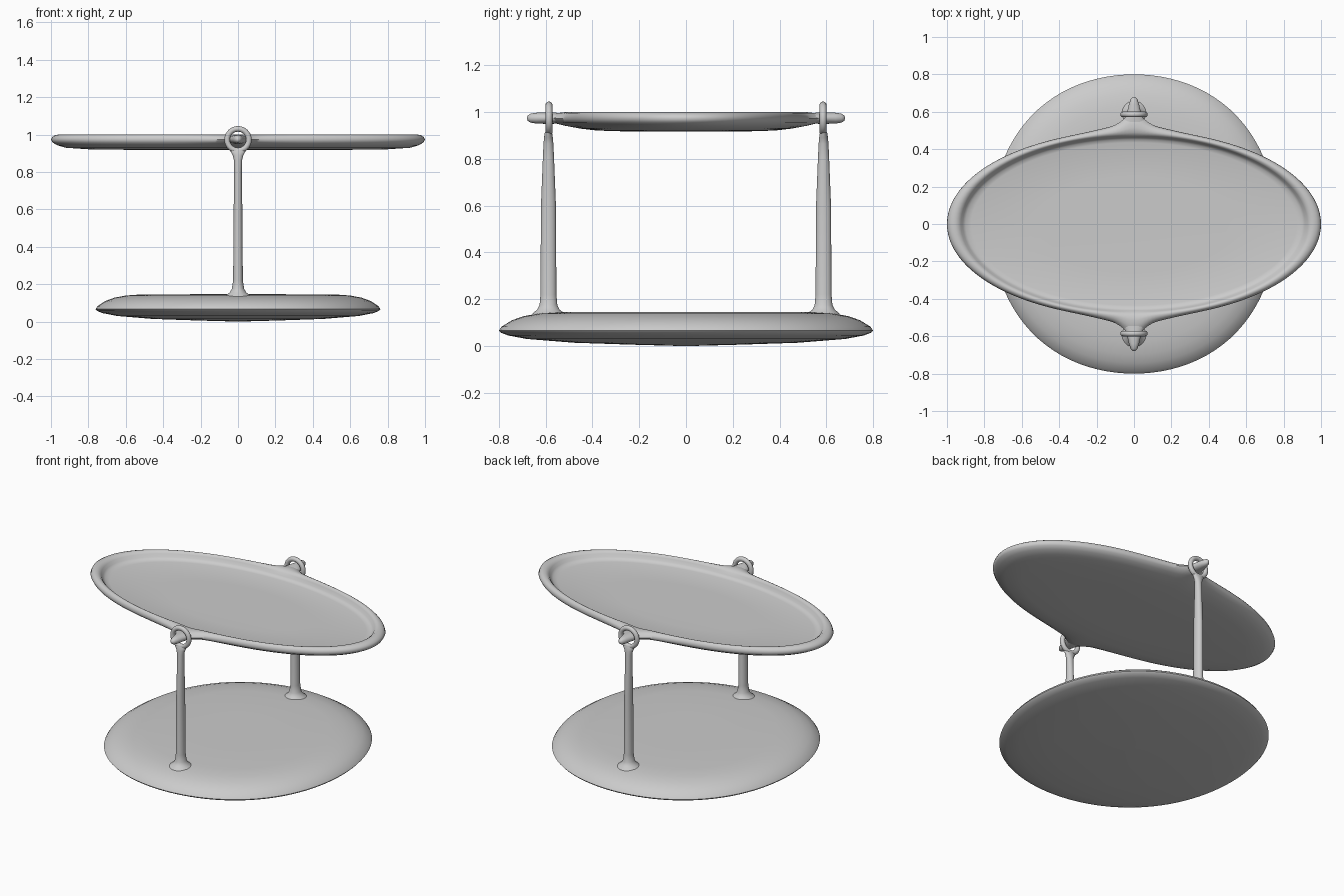
import bpy, bmesh
from math import sin, cos, pi, exp, radians


def loft(name, rings, angle=60):
    """Skin a list of closed point rings and cap both ends."""
    bm = bmesh.new()
    loops = [[bm.verts.new(p) for p in r] for r in rings]
    n = len(loops[0])
    for a, b in zip(loops, loops[1:]):
        for i in range(n):
            j = (i + 1) % n
            bm.faces.new((a[i], a[j], b[j], b[i]))
    bm.faces.new(loops[0][::-1])
    bm.faces.new(loops[-1])
    bmesh.ops.recalc_face_normals(bm, faces=bm.faces)
    me = bpy.data.meshes.new(name)
    bm.to_mesh(me)
    bm.free()
    ob = bpy.data.objects.new(name, me)
    bpy.context.collection.objects.link(ob)
    smooth(ob, angle)
    return ob


def smooth(ob, angle=60):
    bpy.ops.object.select_all(action='DESELECT')
    ob.select_set(True)
    bpy.context.view_layer.objects.active = ob
    bpy.ops.object.shade_smooth_by_angle(angle=radians(angle))


def base_ring(k, z, n=96):
    pts = []
    for i in range(n):
        t = 2 * pi * i / n
        f = k * (1 + 0.02 * sin(2 * t) ** 2)
        pts.append((0.762 * f * cos(t), 0.8 * f * sin(t), z))
    return pts


def tray_ring(a, b, z, flare, n=160):
    # samples crowd towards x = 0, where the rim swells into the pivots
    pts = []
    for i in range(n):
        u = 2 * pi * i / n
        t = u + 0.25 * sin(2 * u)
        x, y = a * cos(t), b * sin(t)
        d = 0.035 * exp(-(x / 0.2) ** 2) + 0.06 * exp(-(x / 0.065) ** 2)
        y += flare * d * sin(t)
        pts.append((x, y, z))
    return pts


# Pebble-like base
loft("base", [base_ring(k, z) for k, z in [
    (0.02, 0.0), (0.3, 0.006), (0.6, 0.014), (0.85, 0.03), (0.95, 0.045),
    (0.99, 0.057), (1, 0.066), (0.985, 0.083), (0.93, 0.11), (0.87, 0.127),
    (0.79, 0.139), (0.68, 0.145), (0.3, 0.146), (0.02, 0.146)]])

# Oval tray with a raised rim
loft("tray", [tray_ring(*r) for r in [
    (0.02, 0.01, 0.916, 0), (0.5, 0.25, 0.917, 0), (0.8, 0.38, 0.921, 0),
    (0.92, 0.44, 0.929, 0.1), (0.965, 0.472, 0.942, 0.5), (0.99, 0.493, 0.956, 0.85),
    (1, 0.5, 0.972, 1), (0.993, 0.496, 0.987, 0.85), (0.978, 0.49, 0.996, 0.6),
    (0.96, 0.483, 1.0, 0.35), (0.942, 0.476, 0.997, 0.15), (0.926, 0.47, 0.985, 0),
    (0.915, 0.463, 0.967, 0), (0.9, 0.452, 0.956, 0), (0.87, 0.435, 0.951, 0),
    (0.5, 0.25, 0.949, 0), (0.02, 0.01, 0.949, 0)]])

N = 32
CIRCLE = [(cos(2 * pi * i / N), sin(2 * pi * i / N)) for i in range(N)]

for side, s in (("front", -1), ("back", 1)):
    # Pivot pin, tapering outwards
    loft(side + "_pivot_pin", [
        [(rx * c, s * y, 0.974 + rz * k) for c, k in CIRCLE]
        for y, rx, rz in [(0.49, 0.075, 0.02), (0.54, 0.062, 0.022), (0.565, 0.05, 0.024),
                          (0.585, 0.041, 0.025), (0.61, 0.034, 0.024), (0.64, 0.027, 0.023),
                          (0.665, 0.019, 0.019), (0.677, 0.01, 0.011), (0.68, 0.003, 0.003)]])
    # Post with flared foot and neck
    loft(side + "_post", [
        [(rx * c, s * 0.588 + ry * k, z) for c, k in CIRCLE]
        for z, rx, ry in [(0.125, 0.085, 0.075), (0.143, 0.062, 0.064), (0.155, 0.045, 0.048),
                          (0.175, 0.033, 0.038), (0.22, 0.026, 0.034), (0.6, 0.023, 0.032),
                          (0.8, 0.021, 0.024), (0.865, 0.022, 0.021), (0.89, 0.029, 0.019),
                          (0.91, 0.04, 0.016), (0.922, 0.042, 0.01)]])
    # Ring that holds the pin
    bpy.ops.mesh.primitive_torus_add(major_radius=0.058, minor_radius=0.015,
                                     major_segments=40, minor_segments=14,
                                     location=(0, s * 0.586, 0.972), rotation=(pi / 2, 0, 0))
    ring = bpy.context.object
    ring.name = side + "_pivot_ring"
    smooth(ring)
